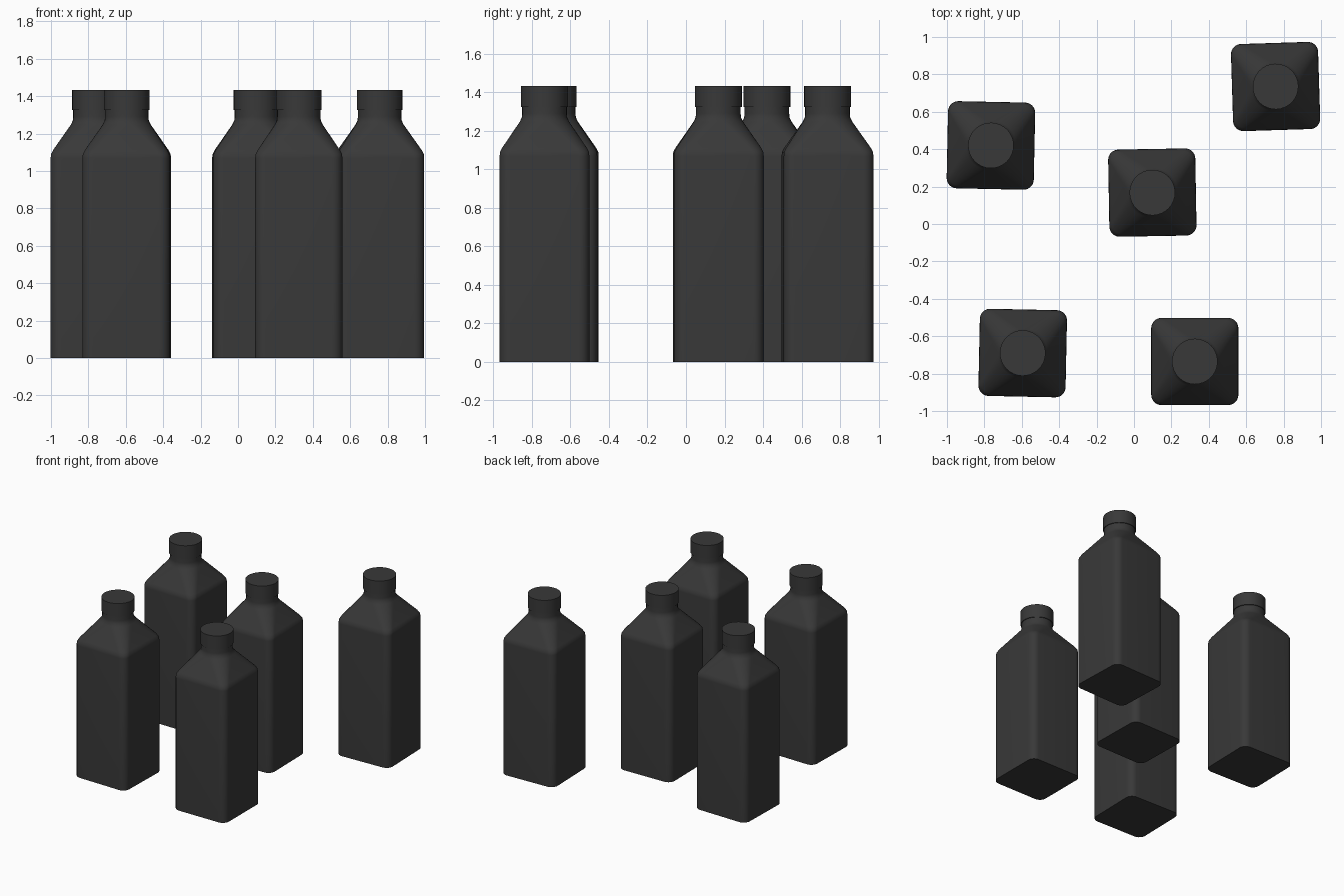
import bpy, bmesh, math
from math import radians, sin, cos, pi

cube = bpy.data.objects.get("Cube")
if cube:
    bpy.data.objects.remove(cube, do_unlink=True)

# One dark plastic for bottles and caps
plastic = bpy.data.materials.new("dark_grey_plastic")
plastic.use_nodes = True
colour = (0.04, 0.04, 0.04, 1)
plastic.diffuse_color = colour
plastic.node_tree.nodes["Principled BSDF"].inputs["Base Color"].default_value = colour

CORNER_STEPS = 8


def ring(bm, half, radius, z):
    """Rounded square of the given half width; a circle when radius equals half."""
    verts = []
    inner = half - radius
    for corner in range(4):
        mid = pi / 4 + corner * pi / 2
        cx = inner * math.copysign(1, cos(mid))
        cy = inner * math.copysign(1, sin(mid))
        for i in range(CORNER_STEPS + 1):
            a = corner * pi / 2 + i / CORNER_STEPS * pi / 2
            verts.append(bm.verts.new((cx + radius * cos(a), cy + radius * sin(a), z)))
    return verts


def loft(name, sections):
    """Skin a stack of (half width, corner radius, height) sections and close both ends."""
    bm = bmesh.new()
    rings = [ring(bm, *s) for s in sections]
    n = len(rings[0])
    for low, high in zip(rings, rings[1:]):
        for i in range(n):
            j = (i + 1) % n
            bm.faces.new((low[i], low[j], high[j], high[i]))
    bm.faces.new(list(reversed(rings[0])))
    bm.faces.new(rings[-1])
    bmesh.ops.remove_doubles(bm, verts=bm.verts[:], dist=0.0001)
    bmesh.ops.recalc_face_normals(bm, faces=bm.faces[:])
    mesh = bpy.data.meshes.new(name)
    bm.to_mesh(mesh)
    bm.free()
    mesh.materials.append(plastic)
    return mesh


# Square body, tapering shoulder and round neck
body_mesh = loft("bottle_body", [
    (0.233, 0.055, 0), (0.233, 0.055, 1.07), (0.231, 0.057, 1.09),
    (0.22, 0.06, 1.112), (0.128, 0.11, 1.248), (0.118, 0.118, 1.27),
    (0.116, 0.116, 1.29), (0.116, 0.116, 1.35)])

# Round screw cap
cap_mesh = loft("bottle_cap", [(0.122, 0.122, 1.325), (0.122, 0.122, 1.433)])

# Bottle positions and slight turns: x, y, degrees
places = [(-0.765, 0.42, -1.2), (0.757, 0.735, 1.8), (0.098, 0.168, 1),
          (-0.595, -0.69, -1.2), (0.325, -0.735, 0)]

bpy.ops.object.select_all(action="DESELECT")
for number, (x, y, turn) in enumerate(places, 1):
    for part, mesh in (("bottle_body", body_mesh), ("bottle_cap", cap_mesh)):
        obj = bpy.data.objects.new(f"{part}_{number}", mesh.copy())
        obj.location = (x, y, 0)
        obj.rotation_euler.z = radians(turn)
        bpy.context.collection.objects.link(obj)
        obj.select_set(True)
        bpy.context.view_layer.objects.active = obj
bpy.ops.object.shade_smooth_by_angle(angle=radians(40))
